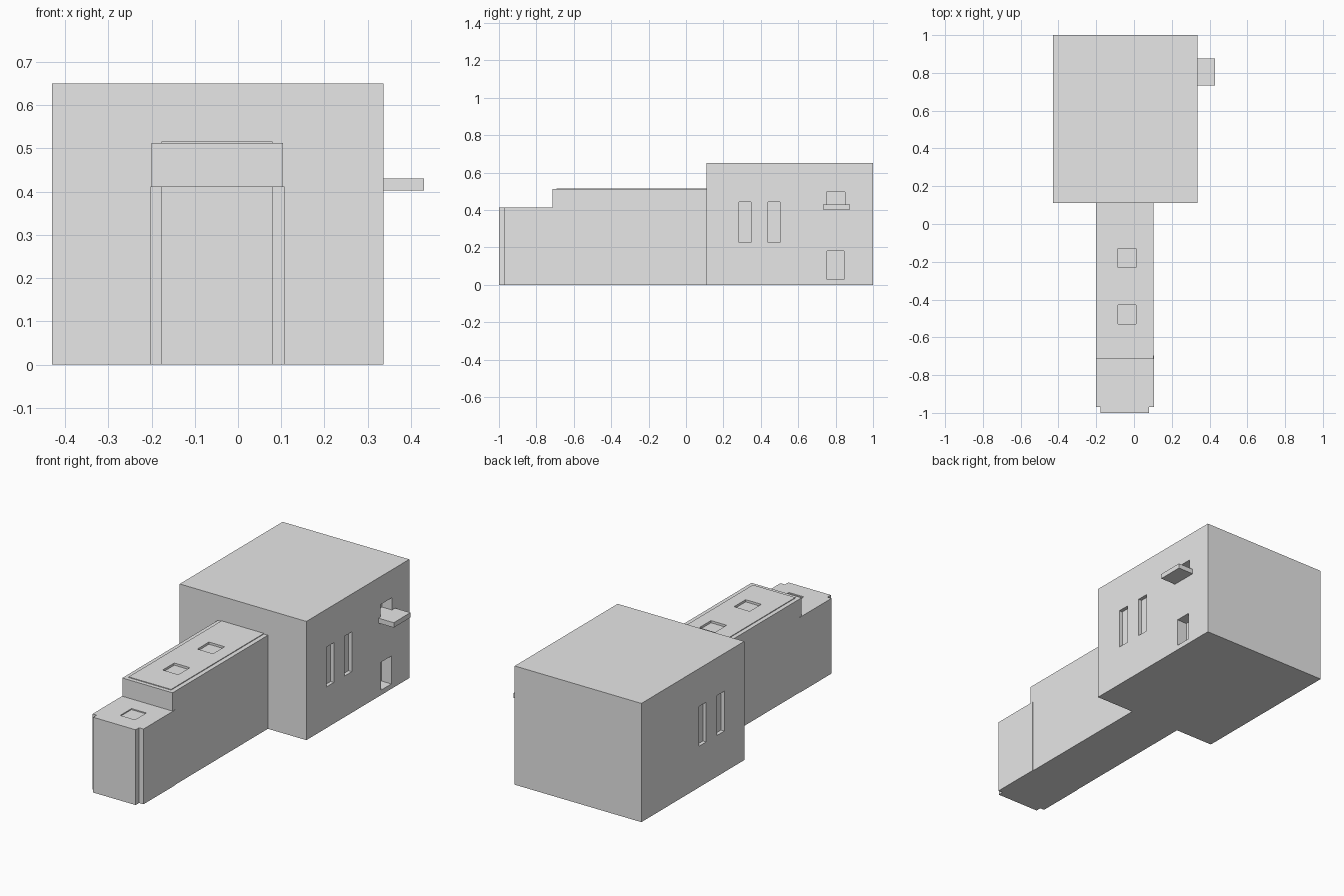
import bpy

if "Cube" in bpy.data.objects:
    bpy.data.objects.remove(bpy.data.objects["Cube"], do_unlink=True)

GREY = (0.8, 0.8, 0.8, 1)
plaster = bpy.data.materials.new("light_grey")
plaster.use_nodes = True
plaster.diffuse_color = GREY
plaster.node_tree.nodes["Principled BSDF"].inputs["Base Color"].default_value = GREY


def box(name, x, y, z):
    """Box spanning the given (min, max) ranges."""
    spans = (x, y, z)
    bpy.ops.mesh.primitive_cube_add(size=1, location=[sum(s) / 2 for s in spans])
    ob = bpy.context.object
    ob.name = name
    ob.scale = [s[1] - s[0] for s in spans]
    bpy.ops.object.transform_apply(location=False, rotation=False, scale=True)
    ob.data.materials.append(plaster)
    return ob


def cut(targets, x, y, z):
    """Recess a box-shaped opening into each target."""
    cutter = box("opening_cutter", x, y, z)
    cutter.hide_render = True
    for ob in targets:
        mod = ob.modifiers.new("opening", 'BOOLEAN')
        mod.operation = 'DIFFERENCE'
        mod.solver = 'EXACT'
        mod.object = cutter
        bpy.context.view_layer.objects.active = ob
        bpy.ops.object.modifier_apply(modifier=mod.name)
    bpy.data.objects.remove(cutter, do_unlink=True)


# Main hall, long corridor and lower entrance
LEFT, RIGHT = -0.43, 0.337
hall = box("main_hall", (LEFT, RIGHT), (0.11, 1), (0, 0.65))
corridor = box("corridor", (-0.2, 0.104), (-0.715, 0.115), (0, 0.512))
roof_slab = box("corridor_roof_slab", (-0.177, 0.08), (-0.693, 0.115), (0.49, 0.516))
entrance = box("entrance", (-0.202, 0.107), (-0.97, -0.695), (0, 0.412))
box("entrance_front", (-0.177, 0.08), (-1, -0.96), (0, 0.412))

# Tall shallow windows on both sides of the hall
for y in ((0.283, 0.348), (0.439, 0.503)):
    for wall in (LEFT, RIGHT):
        cut([hall], (wall - 0.02, wall + 0.02), y, (0.225, 0.443))

# Ground hatch, and balcony doorway with its ledge
cut([hall], (RIGHT - 0.06, RIGHT + 0.1), (0.754, 0.845), (0.027, 0.18))
cut([hall], (RIGHT - 0.06, RIGHT + 0.1), (0.75, 0.85), (0.43, 0.497))
box("balcony_ledge", (RIGHT - 0.01, 0.43), (0.733, 0.877), (0.403, 0.43))

# Square roof recesses
for y in (-0.48, -0.18):
    cut([corridor, roof_slab], (-0.085, 0.01), (y - 0.05, y + 0.05), (0.504, 0.6))
cut([entrance], (-0.08, 0.01), (-0.905, -0.807), (0.406, 0.5))
